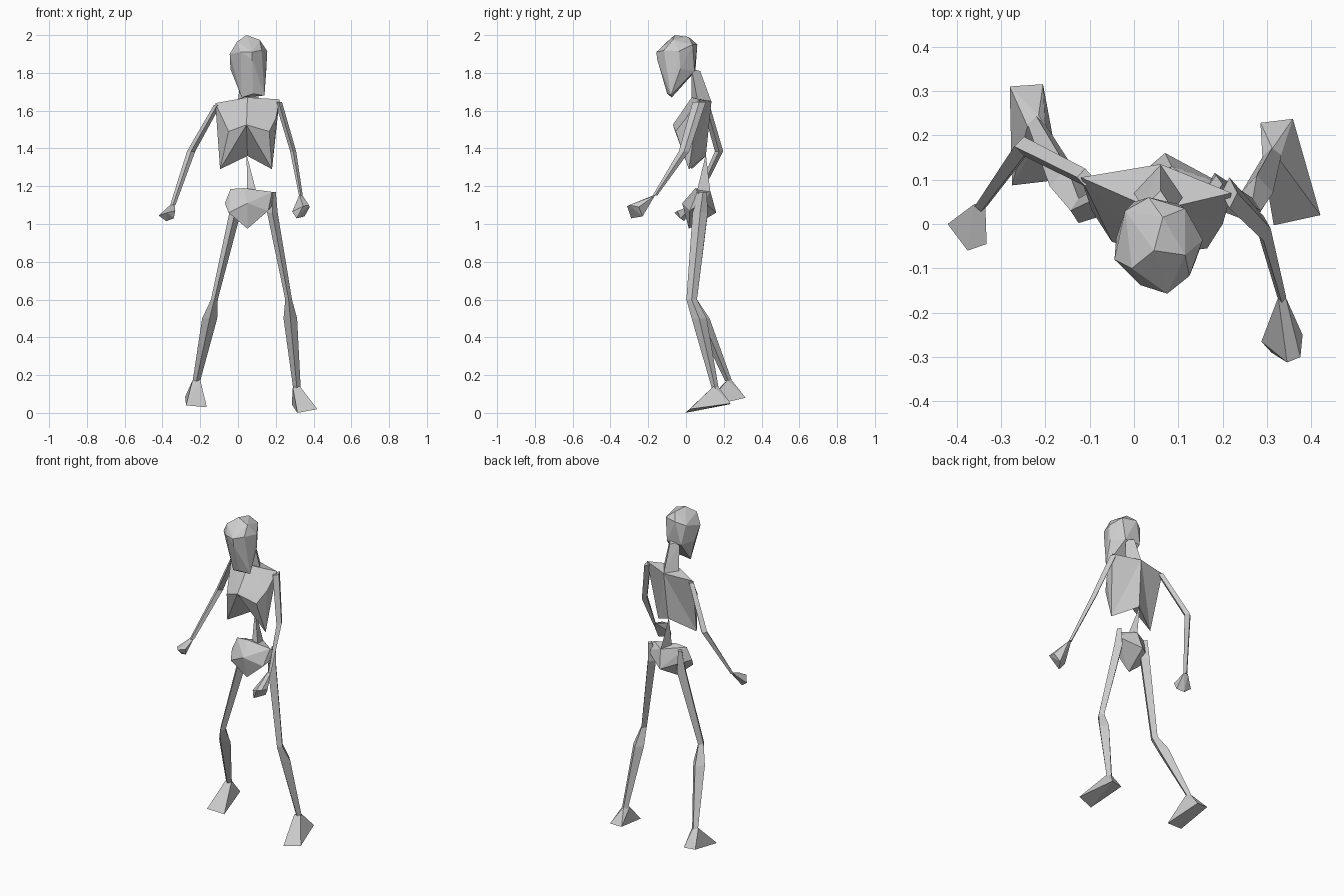
import bpy, bmesh


def finish(name, bm):
    bmesh.ops.recalc_face_normals(bm, faces=bm.faces[:])
    me = bpy.data.meshes.new(name)
    bm.to_mesh(me)
    bm.free()
    ob = bpy.data.objects.new(name, me)
    bpy.context.collection.objects.link(ob)


def hull(name, pts):
    """Faceted solid wrapped around a few points."""
    bm = bmesh.new()
    for p in pts:
        bm.verts.new(p)
    r = bmesh.ops.convex_hull(bm, input=bm.verts[:])
    junk = {g for g in r["geom_interior"] + r["geom_unused"]
            if isinstance(g, bmesh.types.BMVert)}
    bmesh.ops.delete(bm, geom=list(junk), context='VERTS')
    finish(name, bm)


def limb(name, stations):
    """Four-sided tube; each station is x, y, z, half width, half depth."""
    bm = bmesh.new()
    rings = []
    for x, y, z, w, d in stations:
        rings.append([bm.verts.new(p) for p in
                      ((x - w, y, z), (x, y - d, z), (x + w, y, z), (x, y + d, z))])
    for a, b in zip(rings, rings[1:]):
        for i in range(4):
            j = (i + 1) % 4
            bm.faces.new((a[i], a[j], b[j], b[i]))
    bm.faces.new(rings[0])
    bm.faces.new(rings[-1])
    finish(name, bm)


# Head: crown, brow ring, skull base and a wide chin edge
hull("head", [
    (0.045, -0.06, 2.0), (0.065, 0.015, 1.99), (-0.005, -0.1, 1.965), (0.115, -0.07, 1.975),
    (-0.044, -0.08, 1.9), (0.015, -0.138, 1.91), (0.075, -0.157, 1.91),
    (0.125, -0.117, 1.92), (0.155, -0.036, 1.915), (0.115, 0.035, 1.95),
    (0.033, 0.06, 1.95), (-0.02, 0.03, 1.93), (0.075, -0.152, 1.87),
    (-0.04, -0.03, 1.82), (0.0, 0.05, 1.81), (0.1, 0.045, 1.81), (0.15, -0.03, 1.82),
    (0.02, -0.075, 1.67), (0.14, -0.08, 1.68), (0.08, -0.1, 1.69)])

# Neck
hull("neck", [
    (0.02, 0.035, 1.82), (0.09, 0.03, 1.82), (0.06, 0.075, 1.81),
    (0.0, 0.07, 1.655), (0.11, 0.06, 1.66), (0.06, 0.135, 1.645), (0.05, 0.03, 1.66)])

# Ribcage: open arch at the front under the breastbone
V = dict(
    sl=(-0.12, 0.105, 1.64), sr=(0.22, 0.07, 1.66), nb=(0.06, 0.135, 1.65),
    nf=(0.05, 0.03, 1.67), p=(0.045, -0.07, 1.525), fl=(-0.05, -0.04, 1.49),
    fr=(0.165, -0.055, 1.49), rl=(-0.095, 0.03, 1.29), rr=(0.18, 0.015, 1.29),
    sp=(0.05, 0.105, 1.36), ar=(0.2, 0.0, 1.56))
bm = bmesh.new()
bv = {k: bm.verts.new(c) for k, c in V.items()}
for f in ("sl nf nb", "nf sr nb", "sl p nf", "p ar nf", "nf ar sr", "sl fl p",
          "p fr ar", "sl rl fl", "ar fr rr", "sr ar rr", "fl rl p", "p rr fr",
          "p rl sp", "p sp rr", "nb sp rl", "nb rl sl", "nb rr sp", "nb sr rr"):
    bm.faces.new([bv[k] for k in f.split()])
finish("ribcage", bm)

# Waist spike and pelvis
hull("waist", [(0.045, 0.105, 1.37), (0.05, 0.06, 1.13), (0.105, 0.05, 1.14), (0.085, 0.13, 1.16)])
hull("pelvis", [
    (-0.04, 0.05, 1.185), (0.03, 0.05, 1.19), (-0.07, 0.04, 1.11), (-0.05, 0.0, 1.06),
    (0.05, 0.015, 0.975), (0.16, 0.02, 1.07), (0.18, 0.06, 1.17), (0.2, 0.09, 1.12),
    (0.085, 0.13, 1.17), (0.07, 0.16, 1.06), (0.05, -0.02, 1.11)])

# Legs
limb("left_leg", [
    (-0.015, 0.08, 1.17, 0.012, 0.02), (-0.018, 0.075, 1.05, 0.03, 0.04),
    (-0.125, 0.03, 0.6, 0.018, 0.028), (-0.15, 0.085, 0.5, 0.04, 0.04),
    (-0.22, 0.225, 0.17, 0.02, 0.018)])
limb("right_leg", [
    (0.185, 0.09, 1.17, 0.015, 0.02), (0.182, 0.075, 1.06, 0.028, 0.04),
    (0.268, 0.03, 0.6, 0.018, 0.028), (0.277, 0.07, 0.5, 0.036, 0.04),
    (0.312, 0.155, 0.13, 0.02, 0.018)])

# Feet: wedges from ankle to heel and toe edges
hull("left_foot", [
    (-0.24, 0.22, 0.175), (-0.2, 0.22, 0.175), (-0.215, 0.245, 0.17),
    (-0.28, 0.31, 0.085), (-0.205, 0.315, 0.08), (-0.275, 0.087, 0.04), (-0.165, 0.1, 0.03)])
hull("right_foot", [
    (0.29, 0.14, 0.135), (0.328, 0.145, 0.14), (0.312, 0.17, 0.14),
    (0.285, 0.228, 0.045), (0.358, 0.237, 0.05), (0.42, 0.02, 0.02), (0.315, -0.003, 0.0)])

# Arms
limb("left_arm", [
    (-0.11, 0.105, 1.63, 0.018, 0.02), (-0.248, 0.175, 1.385, 0.022, 0.022),
    (-0.345, 0.04, 1.1, 0.014, 0.012)])
limb("right_arm", [
    (0.215, 0.07, 1.645, 0.018, 0.035), (0.292, -0.01, 1.385, 0.016, 0.028),
    (0.333, -0.165, 1.15, 0.01, 0.012)])

# Hands: small faceted fists
hull("left_hand", [
    (-0.36, 0.045, 1.1), (-0.335, 0.04, 1.1), (-0.42, 0.0, 1.045), (-0.375, -0.06, 1.06),
    (-0.332, -0.045, 1.07), (-0.34, -0.03, 1.03), (-0.38, -0.01, 1.015)])
hull("right_hand", [
    (0.325, -0.165, 1.155), (0.342, -0.165, 1.15), (0.287, -0.265, 1.065), (0.345, -0.312, 1.095),
    (0.375, -0.3, 1.1), (0.38, -0.25, 1.09), (0.352, -0.23, 1.04), (0.31, -0.29, 1.03)])
